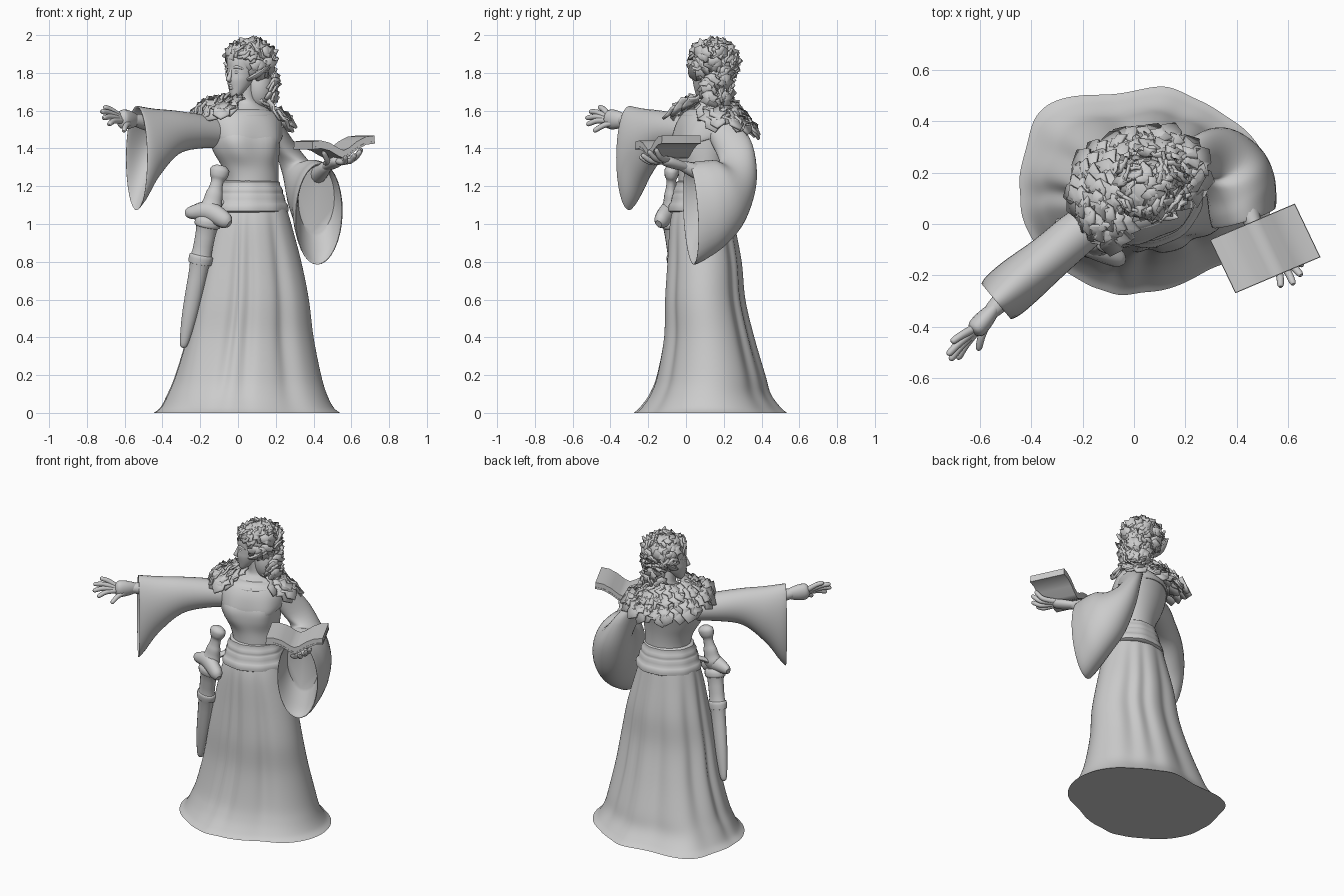
import bpy, bmesh, math, random
from mathutils import Vector as V

random.seed(4)
if "Cube" in bpy.data.objects:
    bpy.data.objects.remove(bpy.data.objects["Cube"])

stone = bpy.data.materials.new("light_grey")
stone.use_nodes = True
GREY = (0.6, 0.6, 0.6, 1)
stone.diffuse_color = GREY
stone.node_tree.nodes["Principled BSDF"].inputs["Base Color"].default_value = GREY


def finish(name, bm, angle=40):
    bmesh.ops.recalc_face_normals(bm, faces=bm.faces[:])
    me = bpy.data.meshes.new(name)
    bm.to_mesh(me)
    bm.free()
    me.materials.append(stone)
    me.shade_smooth()
    me.set_sharp_from_angle(angle=math.radians(angle))
    ob = bpy.data.objects.new(name, me)
    bpy.context.collection.objects.link(ob)
    return ob


def catmull(a, b, c, d, t):
    return 0.5 * (2 * b + (c - a) * t + (2 * a - 5 * b + 4 * c - d) * t * t
                  + (3 * b - a - 3 * c + d) * t ** 3)


def loft(name, rings, steps=5):
    """Smooth skin through rings of points, capped at both ends."""
    rows, last = [], len(rings) - 1
    for i in range(last):
        quad = [rings[max(0, min(last, i + k))] for k in (-1, 0, 1, 2)]
        rows += [[catmull(*p, k / steps) for p in zip(*quad)] for k in range(steps)]
    rows.append(rings[-1])
    bm = bmesh.new()
    grid = [[bm.verts.new(p) for p in row] for row in rows]
    n = len(grid[0])
    for a, b in zip(grid, grid[1:]):
        for j in range(n):
            bm.faces.new((a[j], a[(j + 1) % n], b[(j + 1) % n], b[j]))
    bm.faces.new(grid[0])
    bm.faces.new(grid[-1])
    return finish(name, bm)


def ring(centre, u, v, n=20, mod=None):
    pts = []
    for j in range(n):
        a = 2 * math.pi * j / n
        k = mod(math.degrees(a)) if mod else 1
        pts.append(centre + (u * math.cos(a) + v * math.sin(a)) * k)
    return pts


def tube(name, pts, radii, flat=1, n=12, steps=4):
    pts = [V(p) for p in pts]
    whole = (pts[-1] - pts[0]).normalized()
    ref = V((0, 1, 0)) if abs(whole.z) > 0.8 else V((0, 0, 1))
    rings = []
    for i, p in enumerate(pts):
        t = (pts[min(i + 1, len(pts) - 1)] - pts[max(i - 1, 0)]).normalized()
        side = t.cross(ref).normalized()
        rings.append(ring(p, side * radii[i], side.cross(t) * radii[i] * flat, n))
    return loft(name, rings, steps)


def bump(a, at, width):
    d = (a - at + 180) % 360 - 180
    return math.exp(-(d / width) ** 2)


def turned(deg):
    c, s = math.cos(math.radians(deg)), math.sin(math.radians(deg))
    return V((c, s, 0)), V((-s, c, 0))


# Skirt: flared rings with two sharp front creases, broad folds and a wavy hem
FOLDS = ((252, 5), (268, 6), (305, 9), (50, 9), (72, 8), (105, 10), (150, 11), (182, 8))


def skirt_mod(fold, sweep):
    return lambda a: (1 - fold * (sum(bump(a, c, w) for c, w in FOLDS) - bump(a, 222, 16))
                      + sweep * (bump(a, 133, 20) + .4 * bump(a, 80, 12) + .35 * bump(a, 255, 14)
                                 - .4 * bump(a, 300, 18)))


rings = []
for z, cx, cy, rx, ry, fold, sweep in (
        (0, .045, .125, .495, .39, .015, .16), (.03, .045, .125, .46, .36, .02, .14),
        (.1, .045, .125, .425, .315, .035, .11), (.2, .05, .13, .39, .285, .055, .08),
        (.4, .06, .12, .34, .24, .08, .05), (.6, .07, .10, .305, .214, .08, .03),
        (.8, .07, .097, .265, .198, .07, .02), (1, .067, .085, .215, .172, .04, 0),
        (1.1, .067, .085, .185, .15, .01, 0)):
    rings.append(ring(V((cx, cy, z)), V((rx, 0, 0)), V((0, ry, 0)), 180, skirt_mod(fold, sweep)))
loft("skirt", rings, 6)

# Torso, turned towards its left, with a bust and a neck
right, back = turned(22)
up = V((0, 0, 1))


def chest(bust):
    return lambda a: 1 + bust * (bump(a, 243, 22) + bump(a, 297, 22))


rings = []
for z, cx, cy, rx, ry, bust in (
        (1.12, .07, .085, .15, .125, 0), (1.22, .075, .085, .142, .122, 0), (1.3, .065, .085, .153, .125, .02),
        (1.38, .045, .085, .18, .135, .14), (1.45, .035, .095, .195, .14, .18), (1.52, .035, .115, .2, .135, .07),
        (1.58, .04, .13, .17, .11, 0), (1.625, .045, .135, .09, .075, 0), (1.66, .045, .13, .05, .052, 0),
        (1.74, .035, .12, .044, .048, 0)):
    rings.append(ring(V((cx, cy, z)), right * rx, back * ry, 48, chest(bust)))
loft("torso", rings)

# Belt with raised hems, flaring over the hips
rings = []
for z, r in ((1.06, .18), (1.068, .203), (1.1, .2), (1.115, .188), (1.15, .18), (1.162, .172),
             (1.18, .172), (1.205, .158), (1.222, .155), (1.23, .14)):
    rings.append(ring(V((.068, .085, z)), right * r, back * r * .85, 48,
                      lambda a: 1 + .012 * math.sin(math.radians(9 * a))))
loft("belt", rings, 2)

# Soft drape over the bust, dipping at the front, and a thin collar edge
rings = []
for z, rx, ry, dip, bust in ((1.475, .19, .13, .05, .12), (1.47, .202, .148, .05, .15), (1.5, .207, .152, .04, .13),
                             (1.55, .2, .14, .015, .05), (1.59, .165, .112, 0, 0), (1.61, .1, .08, 0, 0)):
    rings.append(ring(V((.036, .107, z)), right * rx, back * ry + up * dip, 48, chest(bust)))
loft("bodice_drape", rings, 4)
pts = [V((.037, .115, 1.575)) + right * math.sin(math.radians(a)) * .165
       - back * .122 * math.cos(math.radians(a)) for a in range(-80, 81, 20)]
tube("collar_edge", pts, [.009] * len(pts))


# Sleeves: each station is a top point, a bottom point and a half width
def sleeve(name, side, stations):
    rings = []
    for top, low, half in stations:
        top, low = V(top), V(low)
        rings.append(ring((top + low) / 2, (top - low) / 2, side * half, 32))
    loft(name, rings)


stations = []
for x, y, top, low, half in (
        (-.06, .08, 1.55, 1.40, .07), (-.2, -.02, 1.58, 1.40, .085), (-.33, -.13, 1.60, 1.365, .09),
        (-.44, -.22, 1.61, 1.24, .1), (-.505, -.275, 1.62, 1.12, .1), (-.535, -.30, 1.625, 1.075, .09),
        (-.525, -.29, 1.61, 1.1, .082), (-.46, -.235, 1.585, 1.27, .075), (-.38, -.17, 1.57, 1.42, .06)):
    stations.append(((x, y, top), (x, y, low), half))
sleeve("right_sleeve", V((.64, -.77, 0)), stations)
sleeve("left_sleeve", V((.95, .3, 0)), (
    ((.2, .1, 1.50), (.16, .27, 1.55), .06), ((.26, .16, 1.38), (.25, .35, 1.42), .07),
    ((.34, .18, 1.33), (.32, .37, 1.22), .1), ((.39, .15, 1.34), (.37, .31, 1.02), .13),
    ((.415, .10, 1.335), (.41, .21, .89), .138), ((.425, .05, 1.33), (.42, .1, .81), .138),
    ((.435, .01, 1.32), (.42, .04, .785), .13), ((.43, .03, 1.31), (.42, .07, .83), .118),
    ((.42, .08, 1.31), (.41, .12, .95), .1)))


# Hands: forearm, palm and five fingers
def hand(side, elbow, wrist, palm, tips, lift, flat):
    elbow, wrist, palm, lift = V(elbow), V(wrist), V(palm), V(lift)
    reach = palm - wrist
    tube(side + "_forearm", (elbow, elbow.lerp(wrist, .6), wrist, wrist + reach * .3), (.05, .042, .032, .022))
    tube(side + "_palm", (wrist - reach * .3, wrist, wrist + reach * .55, palm, palm + reach * .2),
         (.018, .028, .038, .036, .012), flat, 16)
    for i, tip in enumerate(tips):
        tip = V(tip)
        root = wrist.lerp(palm, .3 if i == 4 else .8) + (tip - palm) * .22
        mid = root.lerp(tip, .5) + lift
        tube(f"{side}_finger_{i + 1}", (root, mid, root.lerp(tip, .9) + lift * .3, tip), (.017, .015, .013, .006))


hand("right", (-.4, -.19, 1.52), (-.55, -.335, 1.55), (-.615, -.41, 1.555),
     ((-.71, -.46, 1.62), (-.725, -.51, 1.595), (-.715, -.53, 1.56), (-.685, -.525, 1.525), (-.605, -.49, 1.49)),
     (-.005, 0, .01), 1.35)
hand("left", (.41, .14, 1.25), (.465, .0, 1.3), (.53, -.11, 1.335),
     ((.655, -.16, 1.40), (.65, -.2, 1.39), (.62, -.235, 1.37), (.57, -.245, 1.36), (.45, -.15, 1.385)),
     (.015, -.005, -.02), .75)

# Open book: curved page block and a thin cover, each a strip profile pushed along the spine
across, spine, centre = V((.92, .39, 0)), V((-.43, .9, 0)), V((.51, -.095, 0))
PAGES = ((-.18, 1.437), (-.13, 1.442), (-.08, 1.43), (-.03, 1.402), (0, 1.39), (.03, 1.402),
         (.08, 1.438), (.13, 1.462), (.18, 1.468))


def book_part(name, drop, thick, wide, long):
    bm = bmesh.new()
    outline = [(a * wide, h - drop) for a, h in PAGES]
    outline += [(a, h - thick) for a, h in reversed(outline)]
    ends = [[bm.verts.new(centre + across * a + spine * s * long + up * h) for a, h in outline] for s in (-1, 1)]
    n, m = len(outline), len(PAGES)
    for j in range(n):
        bm.faces.new((ends[0][j], ends[0][(j + 1) % n], ends[1][(j + 1) % n], ends[1][j]))
    for e in ends:
        for j in range(m - 1):
            bm.faces.new((e[j], e[j + 1], e[n - 2 - j], e[n - 1 - j]))
    finish(name, bm, 60)


book_part("book_pages", 0, .035, .99, .114)
book_part("book_cover", .03, .012, 1, .116)


# Dagger hanging from the belt
def hang(z):
    a, b, c = V((-.09, -.075, 1.31)), V((-.155, -.085, 1.03)), V((-.29, .01, .35))
    return a.lerp(b, (1.31 - z) / .28) if z > 1.03 else b.lerp(c, (1.03 - z) / .68)


for name, shape in (
        ("dagger_hilt", ((1.31, .025), (1.29, .05), (1.255, .048), (1.23, .034), (1.19, .036), (1.16, .045),
                         (1.12, .05), (1.08, .06), (1.03, .035))),
        ("dagger_sheath", ((1.04, .05), (1.02, .068), (.99, .068), (.97, .055), (.85, .052), (.83, .063),
                           (.79, .061), (.77, .05), (.55, .042), (.42, .03), (.36, .02), (.345, .006)))):
    tube(name, [hang(z) for z, r in shape], [r for z, r in shape], .75, 16, 3)
tube("dagger_guard", ((-.275, -.06, 1.055), (-.25, -.07, 1.06), (-.16, -.09, 1.07), (-.07, -.13, 1.02), (-.045, -.145, 1)),
     (.015, .028, .045, .038, .018), 1.2)
tube("dagger_strap", (hang(1.06), (-.11, -.04, 1.1), (-.05, .03, 1.13)), (.03, .024, .024), .6)

# Head, looking to its right
face, left = V((-.75, -.66, 0)), V((.66, -.75, 0))
skull = V((.025, .115, 0))


def at(f, l, z):
    return skull + face * f + left * l + up * z


loft("head", [ring(at(f, 0, z), left * w, face * d, 32) for z, f, w, d in (
    (1.668, .06, .01, .01), (1.682, .052, .028, .026), (1.72, .03, .05, .055), (1.76, .015, .064, .077),
    (1.79, .008, .069, .082), (1.82, .004, .072, .084), (1.87, 0, .073, .09), (1.92, -.005, .06, .075),
    (1.955, -.005, .025, .03))])
tube("nose", (at(.078, 0, 1.825), at(.09, 0, 1.79), at(.1, 0, 1.765), at(.08, 0, 1.752)), (.008, .011, .014, .008))
for name, z in (("upper_lip", 1.731), ("lower_lip", 1.72)):
    tube(name, (at(.068, -.025, z), at(.086, 0, z), at(.068, .025, z)), (.003, .008, .003))
for s, side in ((1, "left"), (-1, "right")):
    tube(side + "_brow", [at(f, s * l, z) for f, l, z in ((.08, .012, 1.826), (.073, .036, 1.832), (.048, .06, 1.82))],
         (.006, .009, .004))
    tube(side + "_eye", [at(f, s * l, 1.803) for f, l in ((.078, .016), (.074, .032), (.057, .05))], (.003, .009, .003))
    tube(side + "_ear", [at(f, s * l, z) for f, l, z in
                         ((.015, .06, 1.765), (-.005, .1, 1.785), (-.03, .135, 1.815), (-.05, .165, 1.845))],
         (.02, .03, .022, .003), .5)

# Hair mass under the leaves
for name, mid, rad, tall in (("hair_crown", at(-.04, 0, 1.87), .11, .1), ("hair_nape", at(-.085, .03, 1.73), .075, .12)):
    loft(name, [ring(mid + up * tall * math.sin(t / 10), V((1, 0, 0)) * rad * math.cos(t / 10),
                     V((0, 1, 0)) * rad * math.cos(t / 10), 24) for t in range(-15, 16, 3)], 3)

# Lobed leaves, cupped along the midrib
LOBES = ((.08, .3), (.25, .27), (.42, .5), (.58, .27), (.76, .3))


def add_leaf(bm, pos, normal, tip, size):
    tip = (tip - normal * tip.dot(normal)).normalized()
    side = normal.cross(tip)

    def p(u, v):
        w = .25 * abs(v) - .3 * u * u + .05 * math.sin(14 * u)
        return bm.verts.new(pos + (tip * (u - .4) + side * v + normal * w) * size)
    rim = [p(0, 0)] + [p(u, v) for u, v in LOBES] + [p(1, 0)] + [p(u, -v) for u, v in reversed(LOBES)]
    hub = p(.45, 0)
    for j in range(len(rim)):
        bm.faces.new((hub, rim[j], rim[(j + 1) % len(rim)]))


def jitter(k):
    return V([random.uniform(-k, k) for _ in range(3)])


def leaf_group(name, leaves):
    bm = bmesh.new()
    for pos, normal, tip, size in leaves:
        add_leaf(bm, pos, normal.normalized(), tip, size)
    ob = finish(name, bm, 25)
    thick = ob.modifiers.new("thickness", "SOLIDIFY")
    thick.thickness = .014


# Leaf crown and the fall of leaves at the nape
crown = []
for i in range(90):
    d = jitter(1).normalized()
    if (d.dot(face) > .3 and d.z < .3) or d.z < -.75:
        continue
    pos = at(-.045, 0, 1.865) + V((d.x * .122, d.y * .122, d.z * .108))
    crown.append((pos, d + jitter(.4), jitter(1) - up * .5, random.uniform(.085, .115)))
leaf_group("leaf_crown", crown)
nape = []
for i in range(28):
    d = V((random.uniform(-1, 1), random.uniform(-1, 1), 0)).normalized()
    if d.dot(face) < .2:
        nape.append((at(-.085, .03, random.uniform(1.63, 1.8)) + d * .08, d + jitter(.4), jitter(.6) - up, .11))
leaf_group("nape_leaves", nape)

# Leaf garland in overlapping rows over the shoulders, open at the front
garland = []
for s, count in ((.5, 12), (.75, 17), (1, 19)):
    for i in range(count):
        a = math.radians(-38 + 276 * (i + random.uniform(.2, .8)) / count)
        d = right * math.cos(a) + back * math.sin(a)
        drop = .075 + .06 * max(0, math.sin(a)) + .03 * math.cos(a)
        pos = V((.015, .145, 1.675 - drop * s * s)) + right * math.cos(a) * s * .245 + back * math.sin(a) * s * .2
        garland.append((pos, up + d * .6 * s + jitter(.3), d + jitter(.4), random.uniform(.125, .16)))
leaf_group("leaf_garland", garland)
